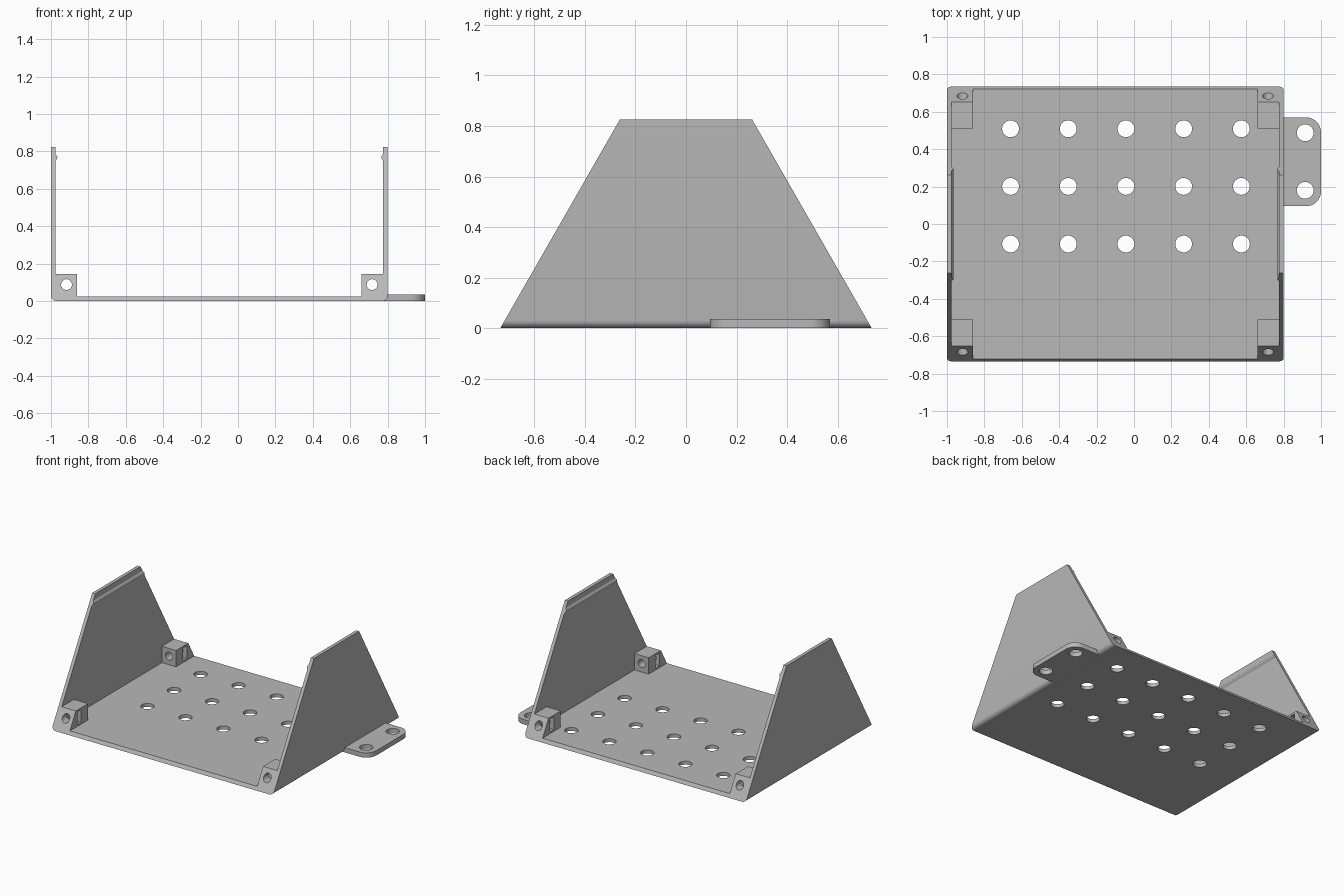
import bpy, bmesh
from math import sin, cos, pi, radians
from mathutils import Matrix, Vector

if "Cube" in bpy.data.objects:
    bpy.data.objects.remove(bpy.data.objects["Cube"], do_unlink=True)

grey = bpy.data.materials.new("plain grey")
grey.use_nodes = True
grey.diffuse_color = (0.48, 0.48, 0.48, 1)
grey.node_tree.nodes["Principled BSDF"].inputs["Base Color"].default_value = grey.diffuse_color

LEFT, RIGHT = 0.8, -1.0        # outer wall faces
MID = (LEFT + RIGHT) / 2
HALF = (LEFT - RIGHT) / 2
DEPTH, HEIGHT, THICK = 0.735, 0.825, 0.025
SLOPE = 0.573


def end_y(z):
    """Half depth of the tray at a height."""
    return DEPTH - SLOPE * z


def arc(cx, cz, r, start, end, steps=8):
    return [(cx + r * cos(radians(start + (end - start) * i / steps)),
             cz + r * sin(radians(start + (end - start) * i / steps)))
            for i in range(steps + 1)]


def finish(name, bm):
    bmesh.ops.recalc_face_normals(bm, faces=bm.faces)
    mesh = bpy.data.meshes.new(name)
    bm.to_mesh(mesh)
    bm.free()
    mesh.materials.append(grey)
    obj = bpy.data.objects.new(name, mesh)
    bpy.context.collection.objects.link(obj)
    return obj


def loft(name, ring_a, ring_b):
    """Solid between two matching outlines."""
    bm = bmesh.new()
    a = [bm.verts.new(p) for p in ring_a]
    b = [bm.verts.new(p) for p in ring_b]
    bm.faces.new(a)
    bm.faces.new(b[::-1])
    for i in range(len(a)):
        j = (i + 1) % len(a)
        bm.faces.new((a[i], a[j], b[j], b[i]))
    return finish(name, bm)


def cylinders(name, centres, r, length, axis):
    """Row of separate cylinders along one axis."""
    bm = bmesh.new()
    turn = Vector((0, 0, 1)).rotation_difference(Vector(axis)).to_matrix().to_4x4()
    for c in centres:
        bmesh.ops.create_cone(bm, cap_ends=True, segments=32, radius1=r, radius2=r,
                              depth=length, matrix=Matrix.Translation(c) @ turn)
    return finish(name, bm)


def box(name, lo, hi):
    ring = [(lo[0], lo[1]), (hi[0], lo[1]), (hi[0], hi[1]), (lo[0], hi[1])]
    return loft(name, [(x, y, lo[2]) for x, y in ring], [(x, y, hi[2]) for x, y in ring])


def cut(obj, cutter):
    mod = obj.modifiers.new("cut", 'BOOLEAN')
    mod.operation, mod.solver, mod.object = 'DIFFERENCE', 'EXACT', cutter
    graph = bpy.context.evaluated_depsgraph_get()
    mesh = bpy.data.meshes.new_from_object(obj.evaluated_get(graph))
    obj.modifiers.clear()
    obj.data = mesh
    bpy.data.objects.remove(cutter, do_unlink=True)


# Tray: U section with rounded lower edges and snap ridges, ends sloped
R = 0.03
inner = HALF - THICK
half_section = ([(HALF - R, 0)] + arc(HALF - R, R, R, -90, 0)[1:] +
                [(HALF, HEIGHT), (inner, HEIGHT), (inner, 0.785), (inner - 0.009, 0.772),
                 (inner - 0.009, 0.765), (inner, 0.75), (inner, THICK)])
section = half_section + [(-x, z) for x, z in half_section[::-1]]
tray = loft("tray",
            [(MID + x, -end_y(z), z) for x, z in section],
            [(MID + x, end_y(z), z) for x, z in section])

# Vent holes in the floor
cut(tray, cylinders("vent_cutter",
                    [(-0.66 + 0.3085 * i, -0.107 + 0.308 * j, 0)
                     for i in range(5) for j in range(3)], 0.045, 0.2, (0, 0, 1)))

# Corner screw blocks with a through hole and a nut slot
TOP, INNER_Y = 0.145, 0.51
parts = [tray]
for sx, side in ((1, "left"), (-1, "right")):
    for sy, end in ((-1, "front"), (1, "back")):
        outline = [(INNER_Y, THICK), (end_y(THICK), THICK), (end_y(TOP), TOP), (INNER_Y, TOP)]
        x0, x1 = MID + sx * inner, MID + sx * (HALF - 0.14)
        block = loft(f"{end}_{side}_screw_block",
                     [(x0, sy * y, z) for y, z in outline],
                     [(x1, sy * y, z) for y, z in outline])
        hole_x = MID + sx * (HALF - 0.083)
        cut(block, cylinders("screw_cutter", [(hole_x, sy * 0.6, 0.088)], 0.029, 0.6, (0, 1, 0)))
        xs = sorted((x1 - sx * 0.05, x1 + sx * 0.1))
        ys = sorted((sy * 0.59, sy * 0.635))
        cut(block, box("nut_cutter", (xs[0], ys[0], 0.038), (xs[1], ys[1], 0.132)))
        parts.append(block)

# Mounting tab with rounded outer corners
Y0, Y1, C = 0.095, 0.57, 0.08
outline = ([(LEFT - 0.022, Y0)] + arc(1 - C, Y0 + C, C, -90, 0) +
           arc(1 - C, Y1 - C, C, 0, 90) + [(LEFT - 0.022, Y1)])
tab = loft("mounting_tab", [(x, y, 0) for x, y in outline], [(x, y, 0.035) for x, y in outline])
cut(tab, cylinders("tab_cutter", [(0.915, 0.18, 0), (0.915, 0.488, 0)], 0.045, 0.2, (0, 0, 1)))
parts.append(tab)

# Smooth the curved walls, keep the edges crisp
bpy.ops.object.select_all(action='DESELECT')
for obj in parts:
    obj.select_set(True)
bpy.context.view_layer.objects.active = tray
bpy.ops.object.shade_smooth_by_angle(angle=radians(25))
